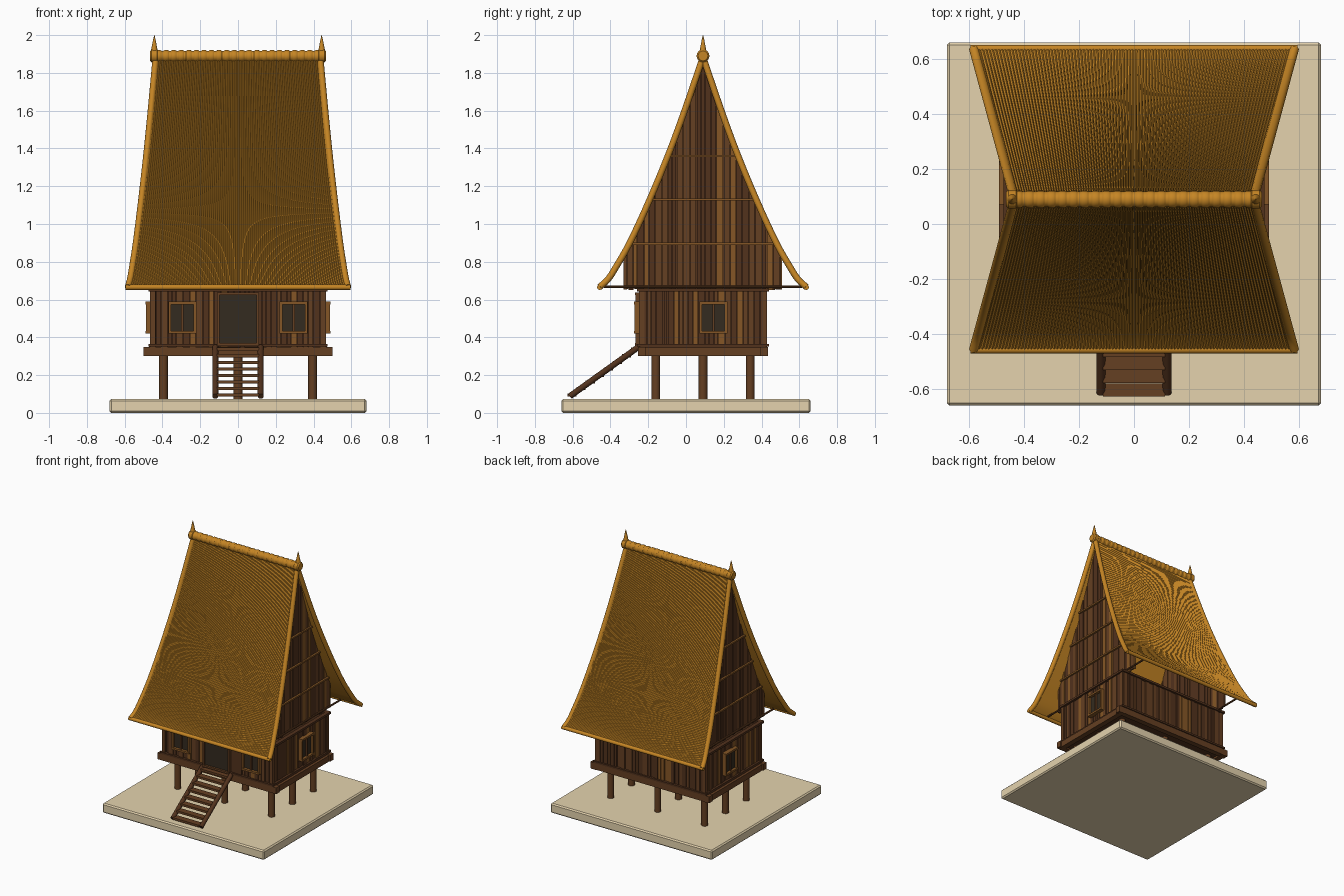
import bpy, bmesh, math, random
from mathutils import Matrix, Vector

if "Cube" in bpy.data.objects:
    bpy.data.objects.remove(bpy.data.objects["Cube"])

random.seed(4)
CY = 0.09                      # centre line of the house in y


def material(name, col):
    m = bpy.data.materials.new(name)
    m.diffuse_color = (*col, 1)
    m.use_nodes = True
    m.node_tree.nodes["Principled BSDF"].inputs["Base Color"].default_value = m.diffuse_color
    return m


DARK, MID, LIGHT, OPEN = range(4)
WOOD = [material("dark_wood", (0.085, 0.032, 0.012)),
        material("brown_wood", (0.130, 0.050, 0.016)),
        material("light_wood", (0.235, 0.094, 0.019)),
        material("dark_opening", (0.034, 0.024, 0.014))]
THATCH = [material("golden_thatch", (0.56, 0.235, 0.018))]
STONE = [material("pale_stone", (0.78, 0.65, 0.42))]


def finish(name, bm, mats, smooth=False):
    bmesh.ops.recalc_face_normals(bm, faces=bm.faces[:])
    me = bpy.data.meshes.new(name)
    bm.to_mesh(me)
    bm.free()
    for m in mats:
        me.materials.append(m)
    ob = bpy.data.objects.new(name, me)
    bpy.context.collection.objects.link(ob)
    if smooth:
        bpy.context.view_layer.objects.active = ob
        ob.select_set(True)
        bpy.ops.object.shade_smooth_by_angle(angle=math.radians(40))
        ob.select_set(False)
    return ob


def box(bm, lo, hi, mat=0, xf=Matrix()):
    lo, hi = Vector(lo), Vector(hi)
    m = xf @ Matrix.Translation((lo + hi) / 2) @ Matrix.Diagonal((*(hi - lo), 1))
    for v in bmesh.ops.create_cube(bm, size=1, matrix=m)["verts"]:
        for f in v.link_faces:
            f.material_index = mat


def tube(bm, pts, r, n=10, mat=0):
    """Round tube along points; r is a radius or a list of radii."""
    pts = [Vector(p) for p in pts]
    rings = []
    for i, p in enumerate(pts):
        d = (pts[min(i + 1, len(pts) - 1)] - pts[max(i - 1, 0)]).normalized()
        a = d.orthogonal() if abs(d.x) > 0.95 or abs(d.z) > 0.999 else d.cross(Vector((1, 0, 0)))
        a.normalize()
        b = d.cross(a)
        k = r[i] if isinstance(r, list) else r
        rings.append([bm.verts.new(p + k * (a * math.cos(t) + b * math.sin(t)))
                      for t in (2 * math.pi * j / n for j in range(n))])
    faces = [bm.faces.new((s[j], s[(j + 1) % n], e[(j + 1) % n], e[j]))
             for s, e in zip(rings, rings[1:]) for j in range(n)]
    faces += [bm.faces.new(rings[0]), bm.faces.new(rings[-1])]
    for f in faces:
        f.material_index = mat


# Roof curve: distance from the ridge line and height
PROFILE = [(0, 1.885), (0.09, 1.62), (0.18, 1.375), (0.285, 1.122),
           (0.387, 0.902), (0.462, 0.770), (0.504, 0.706), (0.547, 0.667)]


def roof_at(t):
    s = t * (len(PROFILE) - 1)
    i = min(int(s), len(PROFILE) - 2)
    u = s - i
    p = [Vector(PROFILE[min(max(k, 0), len(PROFILE) - 1)]) for k in range(i - 1, i + 3)]
    return 0.5 * (2 * p[1] + (p[2] - p[0]) * u + (2 * p[0] - 5 * p[1] + 4 * p[2] - p[3]) * u * u
                  + (3 * p[1] - p[0] - 3 * p[2] + p[3]) * u ** 3)


def roof_height(off):
    for (a, za), (b, zb) in zip(PROFILE, PROFILE[1:]):
        if off <= b:
            return za + (zb - za) * (off - a) / (b - a)
    return PROFILE[-1][1]


def half_width(off):
    return 0.435 + 0.148 * off / 0.547


# Stone base
bm = bmesh.new()
box(bm, (-0.68, -0.66, 0), (0.68, 0.66, 0.073))
bmesh.ops.bevel(bm, geom=bm.edges[:], offset=0.009, segments=1, affect='EDGES')
finish("base_slab", bm, STONE)

# Stilts
bm = bmesh.new()
for x in (-0.395, 0, 0.395):
    for y in (-0.16, 0.09, 0.34):
        tube(bm, [(x, y, 0.07), (x, y, 0.31)], 0.024, 12, MID)
finish("stilts", bm, WOOD, True)

# Floor and its beams
bm = bmesh.new()
box(bm, (-0.47, -0.24, 0.315), (0.47, 0.42, 0.352), DARK)
for y in (-0.235, 0.415):
    box(bm, (-0.5, y - 0.02, 0.302), (0.5, y + 0.02, 0.350), MID)
for x in (-0.47, 0.47):
    box(bm, (x - 0.02, -0.25, 0.300), (x + 0.02, 0.435, 0.345), MID)
finish("floor_frame", bm, WOOD)


# Walls of upright planks, each turned to its side of the house
def side_matrix(deg, dist):
    return Matrix.Translation((0, CY, 0)) @ Matrix.Rotation(math.radians(deg), 4, 'Z') \
        @ Matrix.Translation((0, -dist, 0))


def plank_colour():
    return random.choices((DARK, MID, LIGHT), (5, 5, 2))[0]


SIDES = {"front": (0, 0.33, 0.455), "right": (90, 0.455, 0.33),
         "back": (180, 0.33, 0.455), "left": (-90, 0.455, 0.33)}
for name, (deg, dist, half) in SIDES.items():
    bm = bmesh.new()
    xf = side_matrix(deg, dist)
    box(bm, (-half + 0.01, 0.008, 0.35), (half - 0.01, 0.02, 0.648), DARK, xf)
    u = -half
    while u < half - 0.005:
        w = min(random.uniform(0.02, 0.038), half - u)
        box(bm, (u, -random.uniform(0, 0.01), 0.35), (u + w - 0.003, 0.01, 0.645), plank_colour(), xf)
        u += w
    for z, h in ((0.352, 0.014), (0.642, 0.016)):      # sill and top plate
        box(bm, (-half - 0.02, -0.02, z), (half + 0.02, 0.01, z + h), DARK, xf)
    finish(name + "_wall", bm, WOOD)

# Corner posts
bm = bmesh.new()
for x in (-0.452, 0.452):
    for y in (-0.235, 0.415):
        box(bm, (x - 0.014, y - 0.014, 0.35), (x + 0.014, y + 0.014, 0.65), MID)
finish("corner_posts", bm, WOOD)


# Framed openings: dark panel, four frame bars, optional middle bar
def opening(name, side, u, w, z0, z1, out, mullion, mat):
    bm = bmesh.new()
    xf = side_matrix(*SIDES[side][:2])
    t = 0.014
    box(bm, (u - w, -0.015, z0), (u + w, 0, z1), OPEN, xf)
    for s in (-1, 1):
        box(bm, (u + s * w - t / 2, -out, z0 - 0.004), (u + s * w + t / 2, 0, z1 + 0.004), mat, xf)
    for z in (z0, z1):
        box(bm, (u - w - t / 2, -out - 0.003, z - t / 2), (u + w + t / 2, 0, z + t / 2), mat, xf)
    if mullion:
        box(bm, (u - 0.006, -out + 0.006, z0), (u + 0.006, 0, z1), MID, xf)
    finish(name, bm, WOOD)


opening("door", "front", 0, 0.105, 0.362, 0.63, 0.028, False, MID)
for label, side, u in (("front_left", "front", -0.295), ("front_right", "front", 0.295),
                       ("right", "right", 0.055), ("left", "left", -0.055)):
    opening(label + "_window", side, u, 0.067, 0.427, 0.582, 0.033, True, LIGHT)

# Ladder with round rails and deep flat treads
bm = bmesh.new()
bottom, top = Vector((0, -0.615, 0.088)), Vector((0, -0.25, 0.350))
d = top - bottom
for x in (-0.12, 0.12):
    side = Vector((x, 0, 0))
    tube(bm, [bottom + side, top + side], 0.016, 12, DARK)
for i in range(8):
    p = bottom + d * ((i + 0.25) / 7.6)
    box(bm, (-0.112, p.y - 0.024, p.z - 0.009), (0.112, p.y + 0.024, p.z + 0.007), MID)
finish("ladder", bm, WOOD, True)

# Gable ends: planks trimmed to the roof curve, with cross battens
GX = 0.43
for name, sx in (("right", 1), ("left", -1)):
    bm = bmesh.new()
    y = -0.42
    while y < 0.415:
        w = min(random.uniform(0.020, 0.038), 0.42 - y)
        a, b = y, y + w - 0.003
        y += w
        depth = GX - random.uniform(0, 0.01)
        foot = random.uniform(0.648, 0.658)
        cut = [(a, foot), (b, foot), (b, roof_height(abs(b)) - 0.012), (a, roof_height(abs(a)) - 0.012)]
        loops = [[bm.verts.new((sx * x, CY + v, z)) for v, z in cut] for x in (GX - 0.022, depth)]
        faces = [bm.faces.new(l) for l in loops]
        faces += [bm.faces.new((loops[0][k], loops[0][(k + 1) % 4], loops[1][(k + 1) % 4], loops[1][k]))
                  for k in range(4)]
        colour = plank_colour()
        for f in faces:
            f.material_index = colour
    for z, half in ((0.895, 0.38), (1.13, 0.275), (1.36, 0.18)):
        box(bm, (sx * (GX - 0.005), CY - half, z - 0.006), (sx * (GX + 0.01), CY + half, z + 0.006), LIGHT)
    tube(bm, [(sx * GX, CY - 0.525, 0.668), (sx * GX, CY + 0.525, 0.668)], 0.007, 8, MID)
    finish(name + "_gable", bm, WOOD)

# Thatched slopes: rounded reeds side by side, plus a plain underside
REEDS, ROWS = 98, 16
REED = [(0, 0.0), (0.2, 0.0045), (0.5, 0.006), (0.8, 0.0045)]
for name, sy in (("front", -1), ("back", 1)):
    bm = bmesh.new()
    across = [((j + f) / REEDS, h) for j in range(REEDS) for f, h in REED] + [(1, 0.0)]

    def row(t, lift, ridge):
        p, q = roof_at(max(t - 0.01, 0)), roof_at(min(t + 0.01, 1))
        nrm = Vector((p.y - q.y, q.x - p.x)).normalized()
        c, w = roof_at(t), half_width(roof_at(t).x)
        out = []
        for f, h in across:
            k = c + nrm * (lift + ridge * h)
            out.append(bm.verts.new((w * (2 * f - 1), CY + sy * k.x, k.y)))
        return out

    lines = [row(i / ROWS, 0.002, 1) for i in range(ROWS + 1)]
    lines += [row(i / ROWS, -0.007, 0) for i in range(ROWS, -1, -1)]
    for s, e in zip(lines, lines[1:]):
        for j in range(len(s) - 1):
            bm.faces.new((s[j], s[j + 1], e[j + 1], e[j]))
    finish(name + "_thatch", bm, THATCH, True)

    # Rolled edges along the rakes and the eave
    bm = bmesh.new()
    for sx in (-1, 1):
        path = [roof_at(i / 28) for i in range(29)]
        tube(bm, [(sx * half_width(p.x), CY + sy * p.x, p.y) for p in path], 0.017, 12)
    end = PROFILE[-1]
    tube(bm, [(-0.595, CY + sy * end[0], end[1] - 0.002), (0.595, CY + sy * end[0], end[1] - 0.002)], 0.014, 12)
    finish(name + "_roof_edging", bm, THATCH, True)

# Ridge roll with binding rings
bm = bmesh.new()
tube(bm, [(-0.462, CY, 1.889), (0.462, CY, 1.889)], 0.028, 16)
for i in range(22):
    x = -0.42 + 0.84 * i / 21
    tube(bm, [(x + dx, CY, 1.889) for dx in (-0.014, -0.009, 0.009, 0.014)],
         [0.028, 0.0315, 0.0315, 0.028], 16)
finish("ridge_roll", bm, THATCH, True)

# Ridge finials: knob, collar and spike
bm = bmesh.new()
for x in (-0.443, 0.443):
    tube(bm, [(x + dx, CY, 1.89) for dx in (-0.022, -0.014, 0.014, 0.022)],
         [0.026, 0.034, 0.034, 0.026], 16)
    tube(bm, [(x, CY, z) for z in (1.90, 1.925, 1.945, 1.975, 2.0)],
         [0.022, 0.017, 0.013, 0.007, 0.001], 12)
finish("ridge_finials", bm, THATCH, True)
